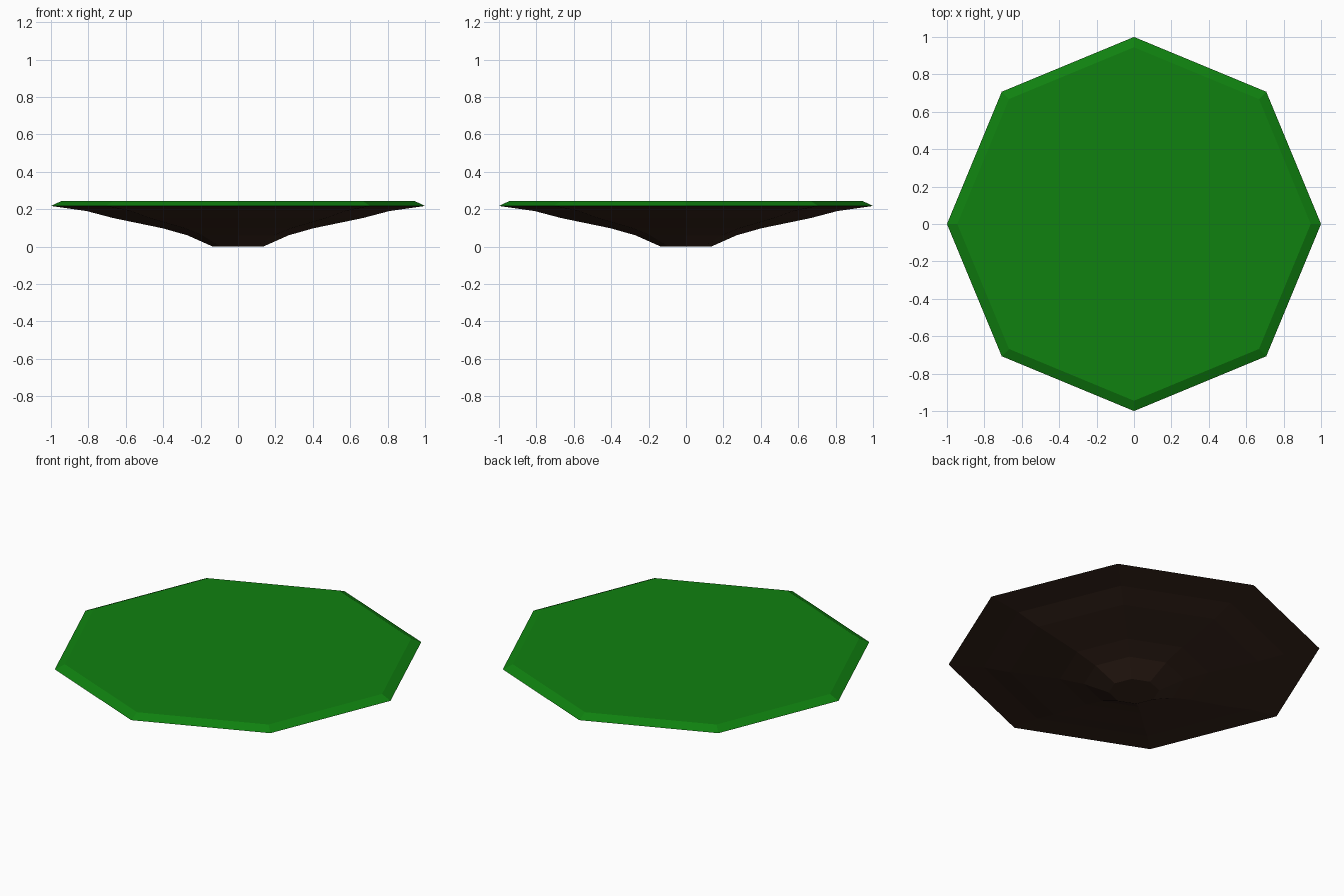
import bpy, math

if "Cube" in bpy.data.objects:
    bpy.data.objects.remove(bpy.data.objects["Cube"])

SIDES = 8


def material(name, rgb):
    m = bpy.data.materials.new(name)
    m.diffuse_color = (*rgb, 1.0)
    m.use_nodes = True
    m.node_tree.nodes["Principled BSDF"].inputs["Base Color"].default_value = m.diffuse_color
    return m


def lathe(name, profile, mat, cap_bottom, cap_top):
    """Octagonal flat-shaded solid from (radius, height) rings, bottom to top."""
    verts, faces = [], []
    for r, z in profile:
        for i in range(SIDES):
            a = 2 * math.pi * i / SIDES
            verts.append((r * math.cos(a), r * math.sin(a), z))
    for k in range(len(profile) - 1):
        for i in range(SIDES):
            j = (i + 1) % SIDES
            faces.append((k * SIDES + i, k * SIDES + j,
                          (k + 1) * SIDES + j, (k + 1) * SIDES + i))
    if cap_bottom:
        faces.append(tuple(reversed(range(SIDES))))
    if cap_top:
        n = (len(profile) - 1) * SIDES
        faces.append(tuple(range(n, n + SIDES)))
    mesh = bpy.data.meshes.new(name)
    mesh.from_pydata(verts, [], faces)
    mesh.materials.append(mat)
    ob = bpy.data.objects.new(name, mesh)
    bpy.context.collection.objects.link(ob)
    return ob


grass = material("grass green", (0.005, 0.22, 0.005))
soil = material("soil brown", (0.038, 0.018, 0.011))

# Tapering earth underside
lathe("earth_base",
      [(0.135, 0.0), (0.27, 0.06), (0.40, 0.097), (0.67, 0.153),
       (0.81, 0.19), (1.0, 0.217)], soil, True, False)

# Bevelled grass slab on top
lathe("grass_top", [(1.0, 0.217), (0.945, 0.243)], grass, False, True)
